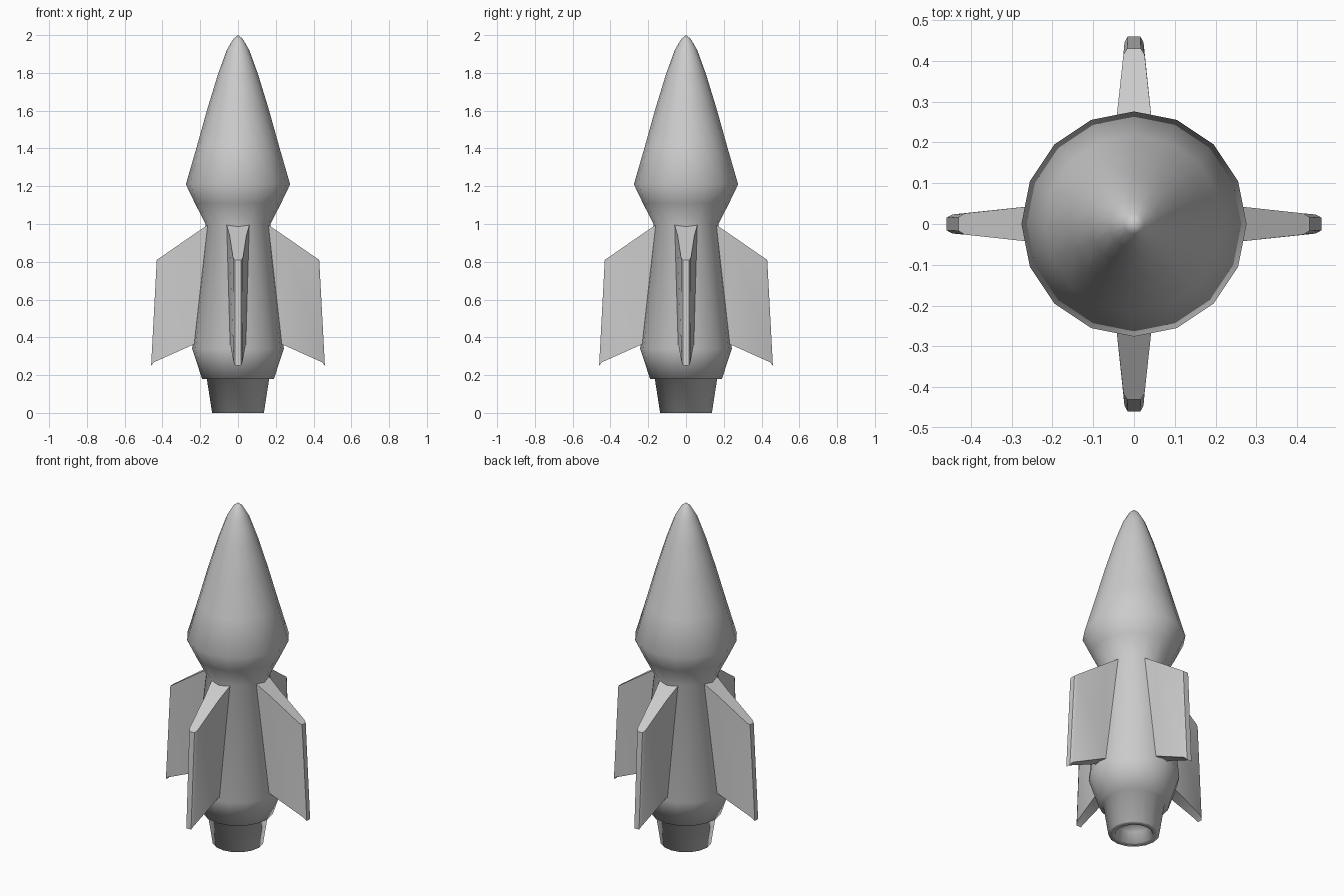
import bpy
import bmesh
from math import cos, sin, pi
from mathutils import Matrix

cube = bpy.data.objects.get("Cube")
if cube:
    bpy.data.objects.remove(cube, do_unlink=True)

SIDES = 16

# Single grey finish
grey = bpy.data.materials.new("hull grey")
grey.use_nodes = True
colour = (0.6, 0.6, 0.6, 1)
grey.diffuse_color = colour
grey.node_tree.nodes["Principled BSDF"].inputs["Base Color"].default_value = colour


def finish(bm, name):
    bmesh.ops.recalc_face_normals(bm, faces=bm.faces)
    for face in bm.faces:
        face.smooth = True
    mesh = bpy.data.meshes.new(name)
    bm.to_mesh(mesh)
    bm.free()
    mesh.materials.append(grey)
    obj = bpy.data.objects.new(name, mesh)
    bpy.context.collection.objects.link(obj)
    return obj


def lathe(name, profile):
    """Revolve (radius, height) points; zero radius closes to a point."""
    bm = bmesh.new()
    rings = []
    for r, z in profile:
        count = SIDES if r else 1
        rings.append([bm.verts.new((r * cos(2 * pi * i / SIDES),
                                    r * sin(2 * pi * i / SIDES), z))
                      for i in range(count)])
    for a, b in zip(rings, rings[1:]):
        for i in range(SIDES):
            j = (i + 1) % SIDES
            corners = [a[i % len(a)], a[j % len(a)], b[j % len(b)], b[i % len(b)]]
            bm.faces.new(list(dict.fromkeys(corners)))
    return finish(bm, name)


# Nose, waist, hull and hollow nozzle in one turned skin
lathe("rocket_body", [
    (0, 2), (0.025, 1.98), (0.06, 1.92), (0.107, 1.79), (0.162, 1.61),
    (0.218, 1.41), (0.276, 1.21), (0.228, 1.11), (0.172, 1.0),
    (0.243, 0.34), (0.19, 0.18), (0.165, 0.18), (0.137, 0),
    (0.1, 0), (0.085, 0.06), (0, 0.09)])


def fin(name, angle):
    """Tapered swept plate with a chamfered outer edge."""
    # radius, half thickness, bottom height, top height
    stations = [(0.16, 0.06, 0.36, 0.995), (0.24, 0.045, 0.36, 0.941),
                (0.415, 0.026, 0.268, 0.82), (0.43, 0.017, 0.25, 0.81)]
    sweep = [0, 0, 0.03, 0.03]  # outer edge leans outward towards the bottom
    bm = bmesh.new()
    loops = []
    for (r, h, low, high), lean in zip(stations, sweep):
        loops.append([bm.verts.new(p) for p in (
            (r + lean, -h * 0.9, low), (r + lean, h * 0.9, low),
            (r, h, high), (r, -h, high))])
    for a, b in zip(loops, loops[1:]):
        for i in range(4):
            j = (i + 1) % 4
            bm.faces.new((a[i], a[j], b[j], b[i]))
    bm.faces.new(loops[0])
    bm.faces.new(loops[-1])
    bm.transform(Matrix.Rotation(angle, 4, "Z"))
    obj = finish(bm, name)
    bpy.ops.object.select_all(action="DESELECT")
    obj.select_set(True)
    bpy.context.view_layer.objects.active = obj
    bpy.ops.object.shade_smooth_by_angle(angle=pi / 6)


for index, side in enumerate(("left", "back", "right", "front")):
    fin(side + "_fin", index * pi / 2)
